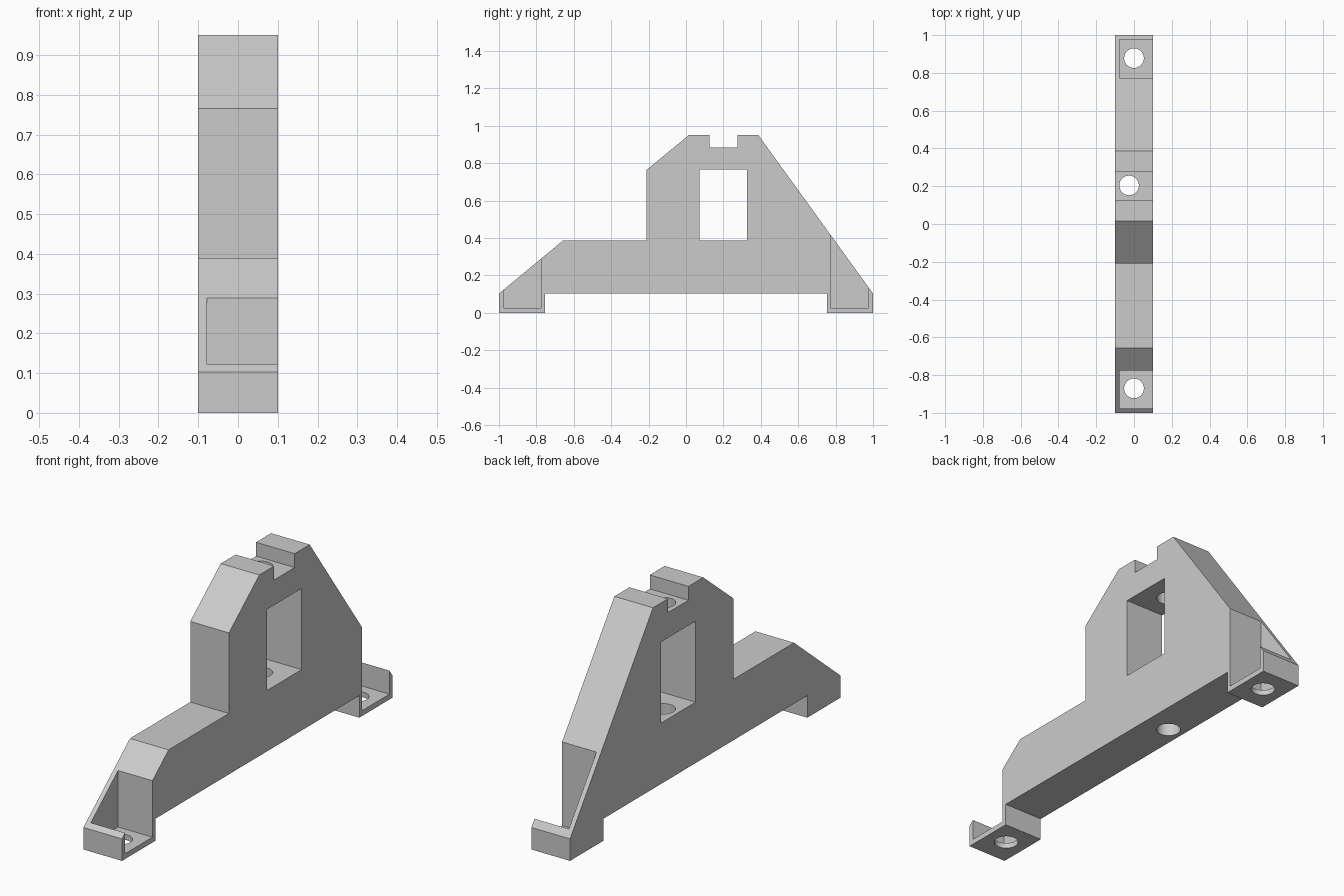
import bpy, bmesh
from mathutils import Matrix

if "Cube" in bpy.data.objects:
    bpy.data.objects.remove(bpy.data.objects["Cube"])

grey = bpy.data.materials.new("plain grey")
grey.diffuse_color = (0.6, 0.6, 0.6, 1)
grey.use_nodes = True
grey.node_tree.nodes["Principled BSDF"].inputs["Base Color"].default_value = grey.diffuse_color


def add_object(name, bm):
    bmesh.ops.recalc_face_normals(bm, faces=bm.faces)
    mesh = bpy.data.meshes.new(name)
    bm.to_mesh(mesh)
    bm.free()
    ob = bpy.data.objects.new(name, mesh)
    bpy.context.collection.objects.link(ob)
    return ob


def prism(name, outline, x0, x1):
    """Extrude a (y, z) outline from x0 to x1."""
    bm = bmesh.new()
    face = bm.faces.new([bm.verts.new((x0, y, z)) for y, z in outline])
    new = bmesh.ops.extrude_face_region(bm, geom=[face])["geom"]
    verts = [v for v in new if isinstance(v, bmesh.types.BMVert)]
    bmesh.ops.translate(bm, vec=(x1 - x0, 0, 0), verts=verts)
    return add_object(name, bm)


def block(name, x0, x1, y0, y1, z0, z1):
    return prism(name, [(y0, z0), (y1, z0), (y1, z1), (y0, z1)], x0, x1)


def rod(name, x, y, r):
    bm = bmesh.new()
    bmesh.ops.create_cone(bm, cap_ends=True, segments=48, radius1=r, radius2=r,
                          depth=2, matrix=Matrix.Translation((x, y, 0.5)))
    return add_object(name, bm)


# Bracket body: side outline with feet, step and top notch
bracket = prism("bracket", [
    (-1, 0), (-0.754, 0), (-0.754, 0.103), (0.754, 0.103), (0.754, 0), (1, 0),
    (1, 0.103), (0.387, 0.95), (0.276, 0.95), (0.276, 0.885), (0.125, 0.885),
    (0.125, 0.95), (0.015, 0.95), (-0.21, 0.765), (-0.21, 0.388),
    (-0.656, 0.388), (-1, 0.103)], -0.1, 0.1)
bracket.data.materials.append(grey)

# Cutters: window, screw pockets open to +x, vertical holes
cutters = [
    block("window_cutter", -0.3, 0.3, 0.072, 0.327, 0.388, 0.767),
    block("front_pocket_cutter", -0.078, 0.3, -0.977, -0.775, 0.025, 1.2),
    block("back_pocket_cutter", -0.078, 0.3, 0.773, 0.977, 0.025, 1.2),
    rod("front_hole_cutter", 0, -0.87, 0.052),
    rod("back_hole_cutter", 0, 0.878, 0.052),
    rod("middle_hole_cutter", -0.026, 0.204, 0.052),
]
bpy.context.view_layer.objects.active = bracket
for cutter in cutters:
    mod = bracket.modifiers.new(cutter.name, 'BOOLEAN')
    mod.operation = 'DIFFERENCE'
    mod.solver = 'EXACT'
    mod.object = cutter
    bpy.ops.object.modifier_apply(modifier=mod.name)
    bpy.data.objects.remove(cutter)

# Smooth hole walls, sharp edges elsewhere
bracket.select_set(True)
bpy.ops.object.shade_smooth_by_angle()
